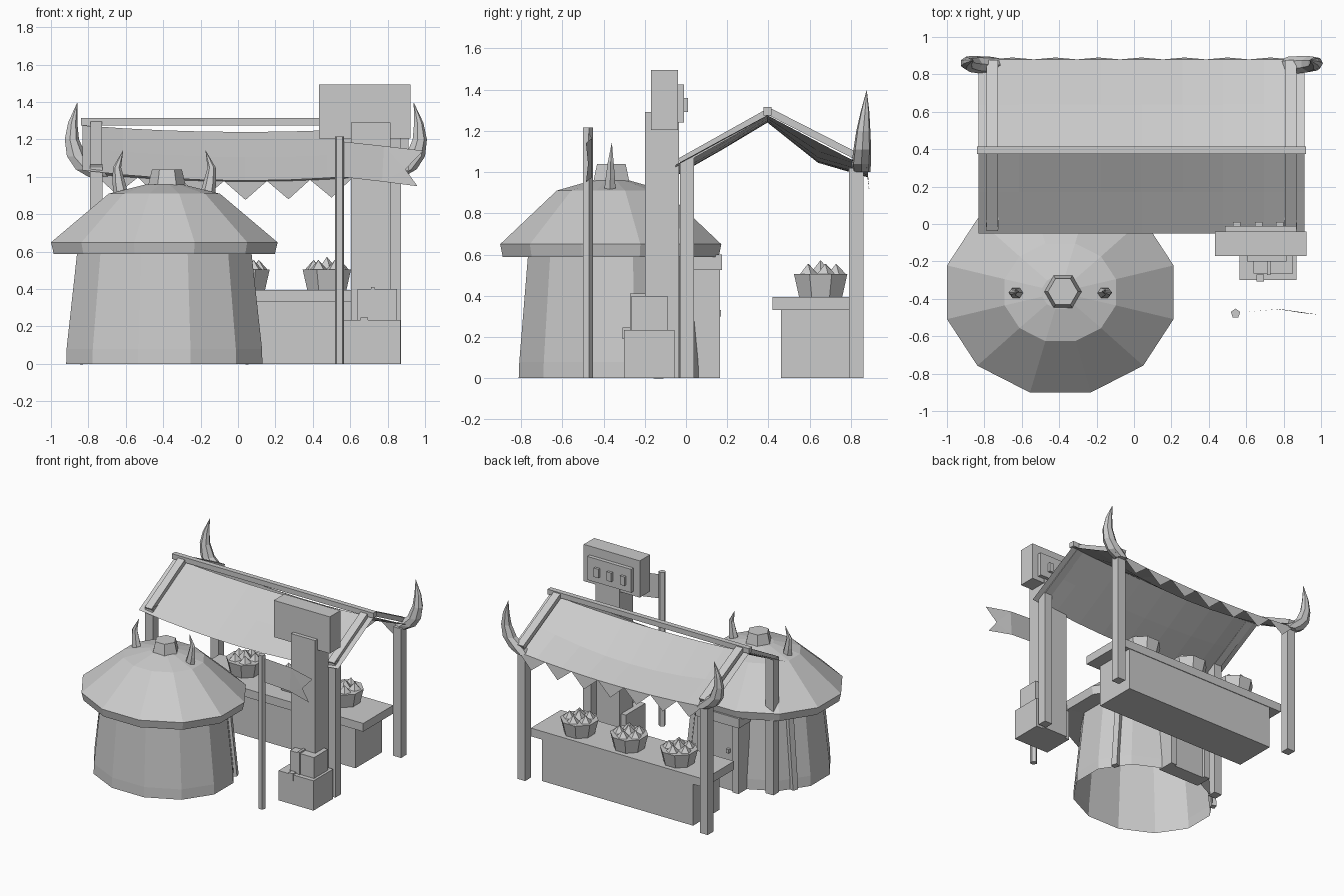
import bpy
import math
from mathutils import Vector

cube = bpy.data.objects.get("Cube")
if cube:
    bpy.data.objects.remove(cube, do_unlink=True)

grey = bpy.data.materials.new("plain_grey")
grey.use_nodes = True
grey.diffuse_color = (0.6, 0.6, 0.6, 1)
grey.node_tree.nodes["Principled BSDF"].inputs["Base Color"].default_value = (0.6, 0.6, 0.6, 1)


def mesh(name, verts, faces):
    me = bpy.data.meshes.new(name)
    me.from_pydata(verts, [], faces)
    me.materials.append(grey)
    ob = bpy.data.objects.new(name, me)
    bpy.context.collection.objects.link(ob)
    return ob


def box(name, x0, x1, y0, y1, z0, z1):
    verts = [(x, y, z) for z in (z0, z1) for x, y in ((x0, y0), (x1, y0), (x1, y1), (x0, y1))]
    faces = [(3, 2, 1, 0), (4, 5, 6, 7)]
    faces += [(i, (i + 1) % 4, (i + 1) % 4 + 4, i + 4) for i in range(4)]
    return mesh(name, verts, faces)


def loft(name, rings, n, turn=0.0, bottom=True, top=True):
    """Stack of level n-sided rings, each (x, y, z, radius x, radius y)."""
    verts, faces = [], []
    for x, y, z, rx, ry in rings:
        for i in range(n):
            a = turn + math.tau * i / n
            verts.append((x + rx * math.cos(a), y + ry * math.sin(a), z))
    for r in range(len(rings) - 1):
        for i in range(n):
            j = (i + 1) % n
            faces.append((r * n + i, r * n + j, r * n + n + j, r * n + n + i))
    if bottom:
        faces.append(tuple(reversed(range(n))))
    if top:
        faces.append(tuple(range(len(verts) - n, len(verts))))
    return mesh(name, verts, faces)


def beam(name, a, b, w, h):
    a, b = Vector(a), Vector(b)
    d = b - a
    ob = box(name, -w / 2, w / 2, -h / 2, h / 2, 0, d.length)
    ob.rotation_mode = "QUATERNION"
    ob.rotation_quaternion = d.to_track_quat("Z", "Y")
    ob.location = a
    return ob


# --- Round hut, open underneath ---
HX, HY = -0.394, -0.365
STEP = math.pi / 12


def hut_rings(profile):
    return [(HX, HY, z, rx, ry) for z, rx, ry in profile]


loft("hut_wall", hut_rings([(0, .543, .462), (.08, .541, .459), (.6, .482, .415)]),
     12, STEP, bottom=False, top=False)
loft("hut_roof", hut_rings([(.59, .47, .41), (.588, .612, .542), (.65, .627, .555),
                            (.91, .308, .271), (.96, .1, .09)]), 12, STEP, bottom=False)
loft("hut_finial", [(-.38, -.362, .93, .106, .106), (-.38, -.362, 1.04, .08, .08)], 6)
for side, label in ((-1, "right"), (1, "left")):
    cx = HX + side * .233
    loft("hut_horn_" + label, [(cx - side * .005, HY - .005, .89, .042, .034),
                               (cx + side * .01, HY - .002, .97, .034, .026),
                               (cx + side * .02, HY, 1.05, .022, .016),
                               (cx - side * .012, HY + .005, 1.14, .001, .001)], 6)
    # Upright slat leaning on the wall
    beam("hut_slat_" + label, (HX + side * .46, -.13, 0),
         (HX + side * .405, -.15, .58), .045, .04)
    x = HX + side * .155
    box("door_jamb_" + label, x - .025, x + .025, .03, .165, 0, .53)

# --- Hut doorway at the back ---
box("door_lintel", HX - .19, HX + .19, .03, .175, .525, .6)
box("door_panel", HX - .13, HX + .13, .03, .145, 0, .525)
box("door_knob", -.492, -.468, .145, .17, .3, .33)

# --- Stall frame ---
CX = .04
for side, label in ((-1, "right"), (1, "left")):
    x = CX + side * .798
    box("front_post_" + label, x - .034, x + .034, -.03, .04, 0, 1.07)
    box("back_post_" + label, x - .034, x + .034, .79, .86, 0, 1.02)
    beam("front_rafter_" + label, (x, -.03, 1.05), (x, .39, 1.285), .06, .035)
    beam("back_rafter_" + label, (x, .4, 1.295), (x, .87, 1.055), .06, .035)
    horn = [(.79, .85, 1.0, .055, .045), (.84, .85, 1.04, .075, .048),
            (.905, .855, 1.11, .055, .044), (.93, .86, 1.2, .04, .035),
            (.925, .868, 1.29, .026, .022), (.9, .876, 1.395, .001, .001)]
    loft("awning_horn_" + label, [(CX + side * hx, hy, hz, rx, ry)
                                  for hx, hy, hz, rx, ry in horn], 7)
box("ridge_beam", -.84, .92, .375, .415, 1.275, 1.315)

# --- Sagging cloth: (y, height at the ends, sag in the middle) ---
profile = [(-.05, 1.035, .055), (.17, 1.155, .05), (.395, 1.275, .035),
           (.64, 1.145, .1), (.88, 1.02, .045)]
COLS = 8
HALF = .872


def cloth_z(t, z, sag):
    return z - sag * (1 - t * t)


verts, faces = [], []
for y, z, sag in profile:
    for i in range(COLS + 1):
        t = 2 * i / COLS - 1
        verts.append((CX + HALF * t, y, cloth_z(t, z, sag)))
for r in range(len(profile) - 1):
    for i in range(COLS):
        a = r * (COLS + 1) + i
        faces.append((a, a + 1, a + COLS + 2, a + COLS + 1))
mesh("awning_cloth", verts, faces)

# Pennants along the back edge
verts, faces = [], []
for k in range(7):
    mid = (k - 3) * .23
    for dx, drop in ((-.115, 0), (.115, 0), (0, .1)):
        t = (mid + dx) / HALF
        verts.append((CX + mid + dx, .88 + drop * .1, cloth_z(t, 1.022, .045) - drop))
    faces.append((3 * k, 3 * k + 1, 3 * k + 2))
mesh("awning_pennants", verts, faces)

# --- Counter with bowls ---
box("counter_body", CX - .655, CX + .665, .46, .79, 0, .335)
box("counter_top", CX - .755, CX + .76, .42, .795, .33, .395)
for k in (-1, 0, 1):
    bx, by = CX + .435 * k, .653
    loft("bowl", [(bx, by, .39, .112, .112), (bx, by, .505, .14, .14)], 8, math.pi / 8)
    for j in range(5):
        a = math.tau * j / 5 + .3
        px, py = bx + .075 * math.cos(a), by + .075 * math.sin(a)
        loft("bowl_crystal", [(px, py, .5, .052, .052), (px, py, .555, .001, .001)], 5, a)
    loft("bowl_crystal_middle", [(bx, by, .5, .06, .06), (bx, by, .572, .001, .001)], 5)

# --- Sign tower ---
box("sign_pillar", .605, .815, -.2, -.035, 0, 1.29)
box("sign_head", .432, .922, -.17, -.04, 1.205, 1.495)
box("sign_plate", .487, .87, -.04, -.01, 1.24, 1.425)
for x in (.55, .667, .78):
    box("sign_button", x - .02, x + .02, -.01, .01, 1.29, 1.36)

# --- Crates at the foot of the tower ---
box("lower_crate", .565, .87, -.3, -.055, 0, .235)
box("upper_crate", .64, .85, -.265, -.09, .235, .4)
box("upper_crate_strap", .71, .73, -.272, -.083, .235, .412)
box("lower_crate_strap", .655, .695, -.307, -.27, .19, .247)

# --- Flag on a pole ---
loft("flag_pole", [(.543, -.478, 0, .026, .026), (.543, -.478, 1.215, .026, .026)], 5, .3)
outline = [(.55, -.475, 1.19), (.78, -.455, 1.165), (.99, -.485, 1.14), (.895, -.475, 1.04),
           (.96, -.485, .95), (.77, -.455, .975), (.55, -.475, 1.0)]
mesh("flag", outline, [(0, 6, 5, 1), (1, 5, 3), (1, 3, 2), (5, 4, 3)])
